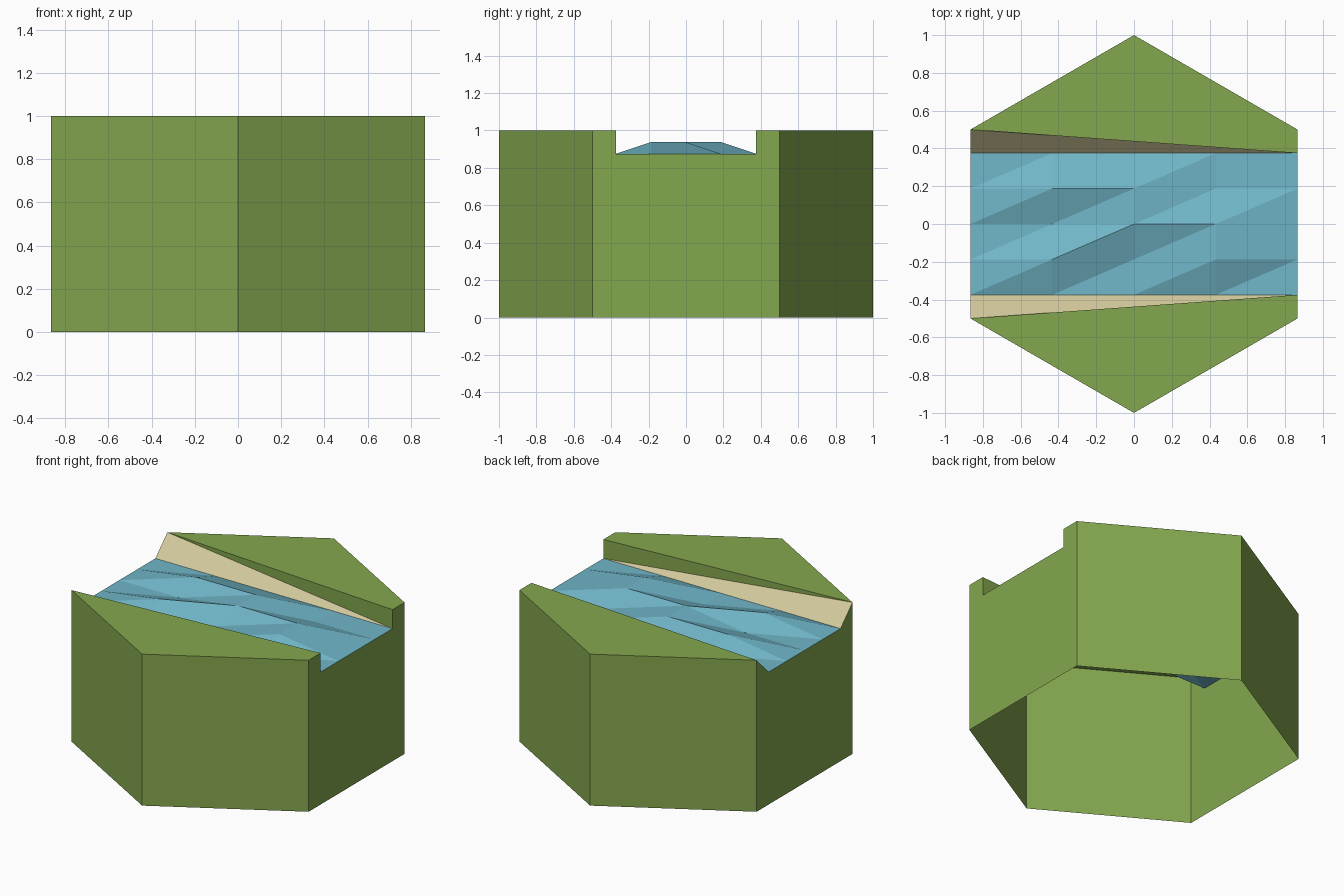
import bpy, bmesh
from mathutils import Vector

if "Cube" in bpy.data.objects:
    bpy.data.objects.remove(bpy.data.objects["Cube"])

A = 0.866          # half width of the hexagon
W = 0.375          # half width of the channel
TOP, BED, CREST = 1.0, 0.875, 0.9375


def material(name, hex_rgb):
    lin = lambda c: c / 12.92 if c <= 0.04045 else ((c + 0.055) / 1.055) ** 2.4
    m = bpy.data.materials.new(name)
    m.diffuse_color = [lin(int(hex_rgb[i:i + 2], 16) / 255) for i in (0, 2, 4)] + [1]
    m.use_nodes = True
    m.node_tree.nodes["Principled BSDF"].inputs["Base Color"].default_value = m.diffuse_color
    return m


def build(name, faces, mat):
    """faces: list of (points, direction the face should look towards)"""
    bm = bmesh.new()
    for pts, look in faces:
        f = bm.faces.new([bm.verts.new(p) for p in pts])
        f.normal_update()
        if f.normal.dot(Vector(look)) < 0:
            f.normal_flip()
    bmesh.ops.remove_doubles(bm, verts=bm.verts, dist=1e-4)
    me = bpy.data.meshes.new(name)
    bm.to_mesh(me)
    bm.free()
    me.materials.append(mat)
    ob = bpy.data.objects.new(name, me)
    bpy.context.collection.objects.link(ob)
    return ob


grass = material("grass green", "84A74E")
sand = material("sand", "D3C99C")
water = material("water blue", "71B7C9")

UP = (0, 0, 1)
block, banks = [], []
for s in (1, -1):
    # slanted hexagon walls (the shell is open underneath)
    for x in (A, -A):
        block.append(([(0, s, 0), (x, s * .5, 0), (x, s * .5, TOP), (0, s, TOP)], (x, s, 0)))
    # grass top and the upright half of the bank
    tip, start = (A, s * W, TOP), (-A, s * .5, TOP)
    block.append(([(0, s, TOP), (A, s * .5, TOP), tip, start], UP))
    block.append(([start, tip, (A, s * W, BED)], (0, -s, 0)))
    # sloping sandy half of the bank
    banks.append(([start, (-A, s * W, BED), (A, s * W, BED)], UP))

# end walls with the channel notch: square on the right, slanted on the left
right = [(-.5, 0), (-.5, TOP), (-W, TOP), (-W, BED), (W, BED), (W, TOP), (.5, TOP), (.5, 0)]
left = [(-.5, 0), (-.5, TOP), (-W, BED), (W, BED), (.5, TOP), (.5, 0)]
block.append(([(A, y, z) for y, z in right], (1, 0, 0)))
block.append(([(-A, y, z) for y, z in left], (-1, 0, 0)))

# rippled water: 4 x 4 grid with raised points, split along one diagonal
crests = {(1, 1), (1, 3), (2, 2), (2, 3), (3, 1), (3, 2)}


def point(i, j):
    return (A * (i - 2) / 2, W * (j - 2) / 2, CREST if (i, j) in crests else BED)


ripples = []
for i in range(4):
    for j in range(4):
        a, b, c, d = point(i, j), point(i + 1, j), point(i + 1, j + 1), point(i, j + 1)
        ripples += [([a, b, c], UP), ([a, c, d], UP)]

build("grass_block", block, grass)
build("sand_banks", banks, sand)
build("river_water", ripples, water)
